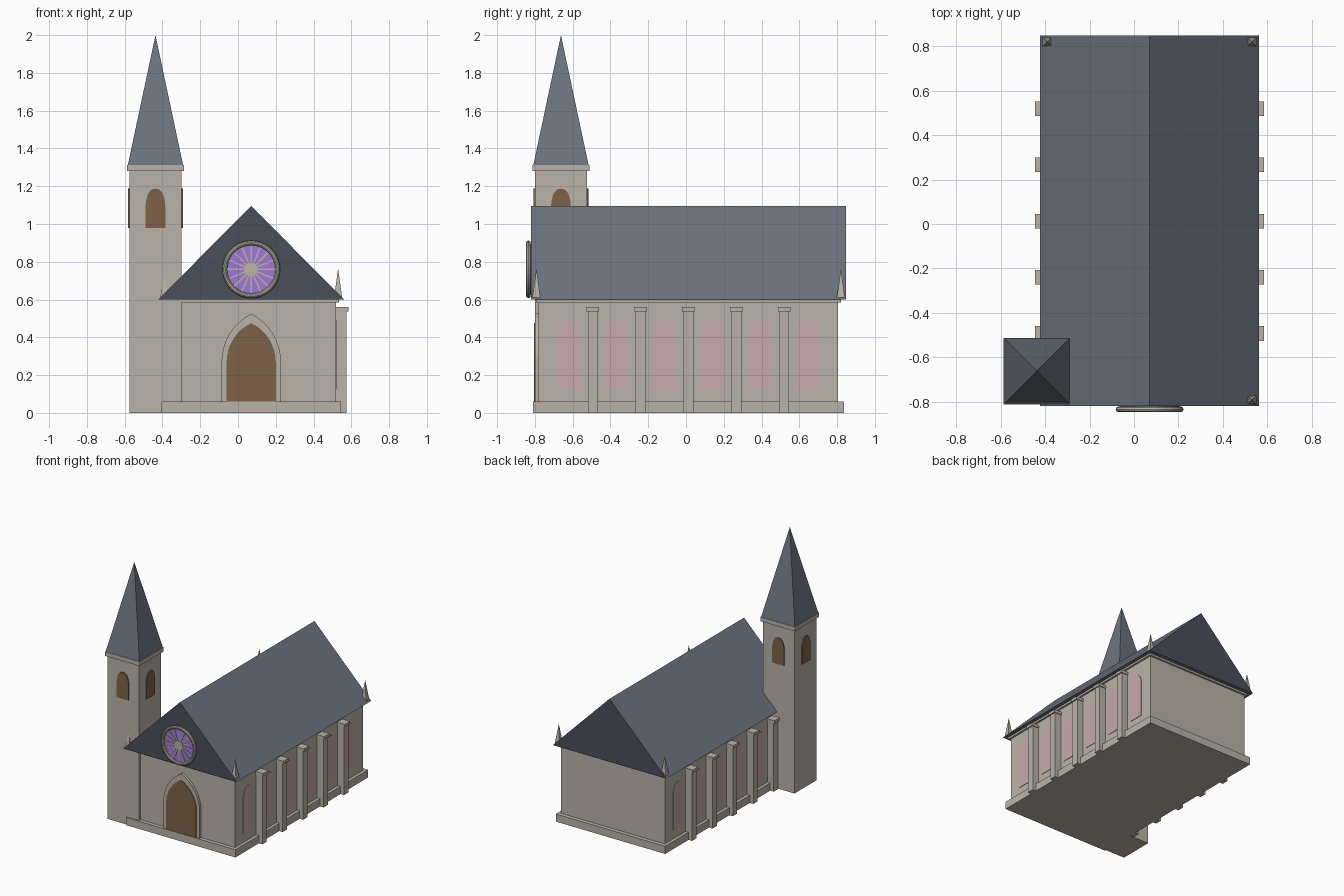
import bpy, bmesh, math
from mathutils import Matrix, Vector

if "Cube" in bpy.data.objects:
    bpy.data.objects.remove(bpy.data.objects["Cube"])


def mat(name, rgb):
    m = bpy.data.materials.new(name)
    m.diffuse_color = [((c / 255 + 0.055) / 1.055) ** 2.4 for c in rgb] + [1]
    m.use_nodes = True
    m.node_tree.nodes["Principled BSDF"].inputs["Base Color"].default_value = m.diffuse_color
    return m


STONE = mat("pale stone", (186, 180, 168))
SLATE = mat("blue grey slate", (109, 116, 127))
GABLE = mat("dark slate", (74, 79, 88))
WOOD = mat("brown wood", (126, 98, 72))
PINK = mat("pink glass", (200, 170, 171))
PURPLE = mat("purple glass", (160, 120, 215))


def finish(name, bm, *mats):
    bmesh.ops.recalc_face_normals(bm, faces=bm.faces)
    me = bpy.data.meshes.new(name)
    bm.to_mesh(me)
    bm.free()
    ob = bpy.data.objects.new(name, me)
    bpy.context.collection.objects.link(ob)
    for m in mats:
        me.materials.append(m)
    return ob


def box(name, x0, x1, y0, y1, z0, z1, m=STONE):
    bm = bmesh.new()
    size = Matrix.Diagonal((x1 - x0, y1 - y0, z1 - z0, 1))
    mid = Matrix.Translation(((x0 + x1) / 2, (y0 + y1) / 2, (z0 + z1) / 2))
    bmesh.ops.create_cube(bm, size=1, matrix=mid @ size)
    return finish(name, bm, m)


def pyramid(name, x, y, z0, z1, half, m):
    bm = bmesh.new()
    bmesh.ops.create_cone(bm, cap_ends=True, segments=4, radius1=half * math.sqrt(2), radius2=0,
                          depth=z1 - z0, matrix=Matrix.Translation((x, y, (z0 + z1) / 2))
                          @ Matrix.Rotation(math.pi / 4, 4, 'Z'))
    return finish(name, bm, m)


def prism(name, pts, depth, origin, angle, *mats):
    """Extrude an (across, up) outline outwards from a wall; angle 0 faces the front."""
    bm = bmesh.new()
    face = bm.faces.new([bm.verts.new((u, 0, v)) for u, v in pts])
    out = bmesh.ops.extrude_face_region(bm, geom=[face])["geom"]
    bmesh.ops.translate(bm, vec=(0, -depth, 0), verts=[g for g in out if isinstance(g, bmesh.types.BMVert)])
    bm.transform(Matrix.Translation(origin) @ Matrix.Rotation(angle, 4, 'Z'))
    return finish(name, bm, *mats)


def arch(half, spring, top, power=1.0, base=0.0, n=8):
    """Outline of an arched opening; power below 1 gives a sharper point."""
    right = []
    for i in range(n):
        t = i / n * math.pi / 2
        right.append((half * math.cos(t) ** power, spring + (top - spring) * math.sin(t)))
    return ([(-half, base), (half, base)] + right + [(0, top)]
            + [(-u, v) for u, v in reversed(right)])


def pointed(half, spring, top, base=0.0, n=8):
    """Two circular arcs meeting in a point."""
    h = top - spring
    r = (half * half + h * h) / (2 * half)
    end = math.asin(min(1, h / r))
    right = [(half - r + r * math.cos(end * i / n), spring + r * math.sin(end * i / n)) for i in range(n)]
    return ([(-half, base), (half, base)] + right + [(0, top)]
            + [(-u, v) for u, v in reversed(right)])


CX, CY = 0.07, 0.013          # nave centre
TX, TY = -0.437, -0.662       # tower centre
FRONT, HALF = -0.78, 0.45     # nave front wall and half width

# nave
box("plinth", CX - 0.475, CX + 0.475, -0.81, 0.836, 0, 0.06)
box("nave_walls", CX - HALF, CX + HALF, FRONT, 0.805, 0.06, 0.59)
box("eaves_cornice", CX - 0.465, CX + 0.465, -0.795, 0.82, 0.585, 0.602)
roof = prism("nave_roof", [(-0.493, 0.6), (0.493, 0.6), (0, 1.095)], 1.668, (CX, 0.848, 0), 0, SLATE, GABLE)
for p in roof.data.polygons:
    if abs(p.normal.y) > 0.9:
        p.material_index = 1

# side buttresses and windows
for s, side in ((-1, "left"), (1, "right")):
    for i in range(5):
        y = CY + (i - 2) * 0.253
        a, b = sorted((CX + s * 0.44, CX + s * 0.505))
        box(f"buttress_{side}", a, b, y - 0.027, y + 0.027, 0, 0.54)
        a, b = sorted((CX + s * 0.44, CX + s * 0.515))
        box(f"buttress_cap_{side}", a, b, y - 0.033, y + 0.033, 0.538, 0.56)
    for i in range(6):
        y = CY + (i - 2.5) * 0.253
        prism(f"side_window_{side}", arch(0.06, 0.40, 0.49, 0.85, 0.13), 0.004,
              (CX + s * HALF, y, 0), s * math.pi / 2, PINK)

# corner pinnacles
for x in (CX - 0.46, CX + 0.46):
    for y in (-0.792, 0.82):
        pyramid("pinnacle", x, y, 0.605, 0.765, 0.022, STONE)

# doorway
prism("door_surround", pointed(0.157, 0.27, 0.525, 0.06), 0.02, (CX, FRONT, 0), 0, STONE)
prism("door", pointed(0.13, 0.27, 0.475, 0.06), 0.025, (CX, FRONT, 0), 0, WOOD)

# rose window
GY, RZ = -0.82, 0.76
disc = [(0.135 * math.cos(i * math.pi / 16), 0.135 * math.sin(i * math.pi / 16)) for i in range(32)]
prism("rose_glass", disc, 0.008, (CX, GY, RZ), 0, PURPLE)
prism("rose_hub", [(u * 0.26, v * 0.26) for u, v in disc], 0.014, (CX, GY, RZ), 0, STONE)
for i in range(16):
    a = i * math.pi / 8
    d, n = Vector((math.cos(a), math.sin(a))), Vector((-math.sin(a), math.cos(a))) * 0.004
    prism("rose_spoke", [d * 0.02 - n, d * 0.133 - n, d * 0.133 + n, d * 0.02 + n],
          0.012, (CX, GY, RZ), 0, STONE)
bpy.ops.mesh.primitive_torus_add(major_radius=0.14, minor_radius=0.0125, major_segments=40, minor_segments=10,
                                 location=(CX, GY - 0.014, RZ), rotation=(math.pi / 2, 0, 0))
ring = bpy.context.object
ring.name = "rose_ring"
ring.data.materials.append(STONE)
bpy.ops.object.shade_smooth_by_angle()

# bell tower
T = 0.1375
box("tower_walls", TX - T, TX + T, TY - T, TY + T, 0, 1.285)
box("tower_cornice", TX - 0.15, TX + 0.15, TY - 0.15, TY + 0.15, 1.28, 1.313)
pyramid("spire", TX, TY, 1.313, 2.0, 0.146, SLATE)
for k in range(4):
    a = k * math.pi / 2
    prism("belfry_opening", arch(0.052, 1.09, 1.187, 0.8, 0.98), 0.007,
          (TX + T * math.sin(a), TY - T * math.cos(a), 0), a, WOOD)
